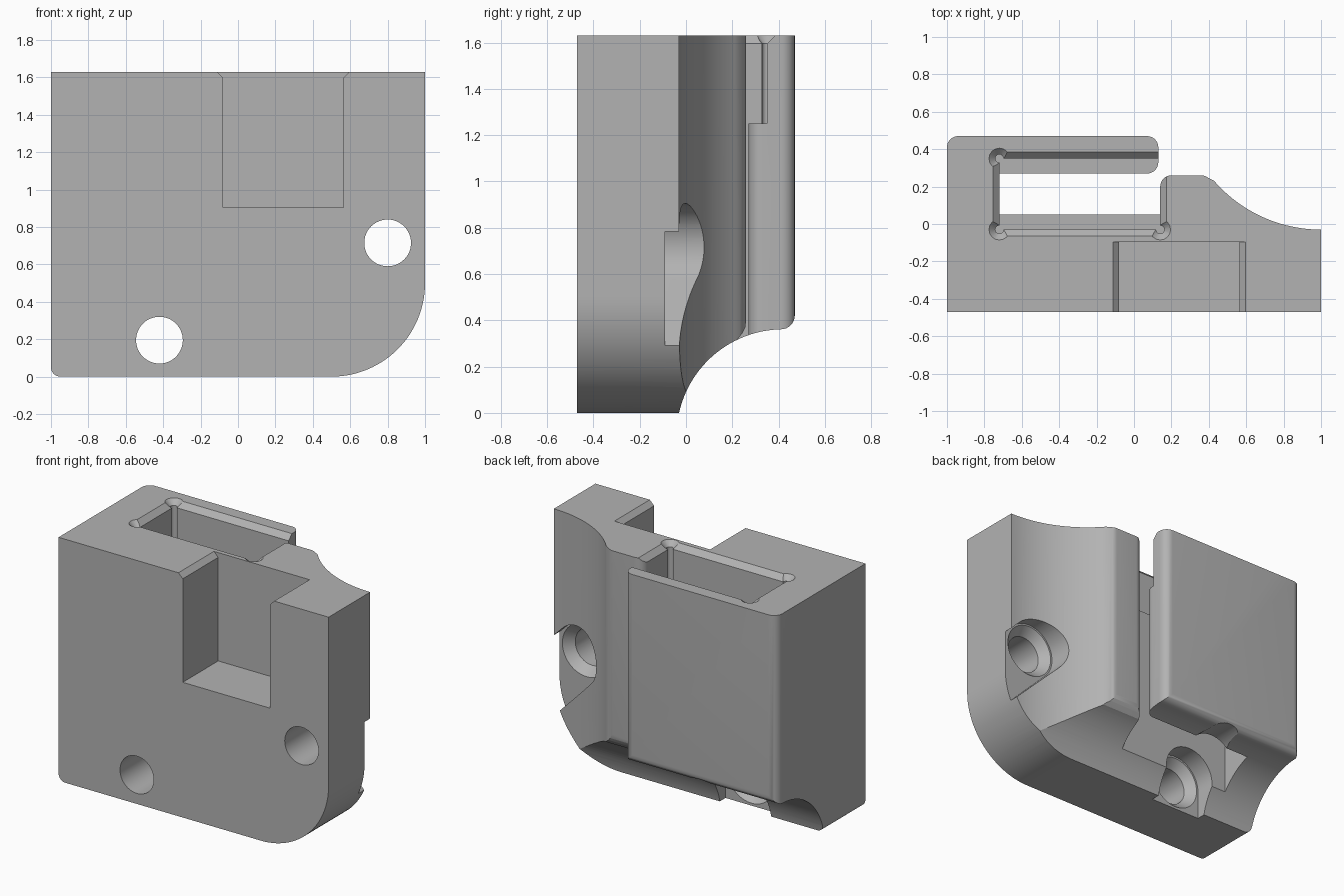
import bpy, bmesh
from math import radians, cos, sin, sqrt, atan2, degrees
from mathutils import Vector

if "Cube" in bpy.data.objects:
    bpy.data.objects.remove(bpy.data.objects["Cube"])

TOP = 1.63


def arc(cx, cy, r, a0, a1, n=10):
    """Points on a circle from angle a0 to a1 in degrees."""
    steps = [radians(a0 + (a1 - a0) * i / n) for i in range(n + 1)]
    return [(cx + r * cos(a), cy + r * sin(a)) for a in steps]


def rect(x0, x1, y0, y1):
    return [(x0, y0), (x1, y0), (x1, y1), (x0, y1)]


def loft(name, axis, pts0, lo, pts1, hi):
    """Solid between two matching outlines on planes across an axis."""
    place = {"x": lambda p, d: (d, p[0], p[1]),
             "y": lambda p, d: (p[0], d, p[1]),
             "z": lambda p, d: (p[0], p[1], d)}[axis]
    bm = bmesh.new()
    a = [bm.verts.new(place(p, lo)) for p in pts0]
    b = [bm.verts.new(place(p, hi)) for p in pts1]
    bm.faces.new(a)
    bm.faces.new(b)
    for i in range(len(a)):
        j = (i + 1) % len(a)
        bm.faces.new((a[i], a[j], b[j], b[i]))
    bmesh.ops.recalc_face_normals(bm, faces=bm.faces)
    mesh = bpy.data.meshes.new(name)
    bm.to_mesh(mesh)
    bm.free()
    obj = bpy.data.objects.new(name, mesh)
    bpy.context.collection.objects.link(obj)
    return obj


def prism(name, axis, pts, lo, hi):
    return loft(name, axis, pts, lo, pts, hi)


def combine(target, cutter, operation="DIFFERENCE"):
    """Apply a boolean and discard the cutter."""
    cutter.hide_render = True
    mod = target.modifiers.new("cut", "BOOLEAN")
    mod.operation = operation
    mod.solver = "EXACT"
    mod.object = cutter
    bpy.context.view_layer.objects.active = target
    bpy.ops.object.modifier_apply(modifier=mod.name)
    bpy.data.objects.remove(cutter)


# Plan outline: front plate, hollow right flank, centre block, slot, back wall
flank_c, flank_r = 0.728, 0.758
plan = [(-1, -0.47), (1, -0.47)]
plan += arc(1, flank_c, flank_r, 270, 221, 24)
plan += arc(0.36, 0.2, 0.06, 50, 90, 5)
plan += arc(0.2, 0.2, 0.06, 90, 180, 8)
plan += [(0.14, 0.05), (-0.72, 0.05), (-0.72, 0.27)]
plan += arc(0.07, 0.33, 0.06, -90, 0, 8)
plan += arc(0.07, 0.41, 0.06, 0, 90, 8)
plan += arc(-0.94, 0.41, 0.06, 90, 180, 8)
body = prism("bracket_body", "z", plan, 0, TOP)

# Front outline with rounded lower corners
front = [(-1.1, TOP + 0.1), (-1.1, 0.5), (-1, 0.5)]
front = [(-1, TOP)] + arc(-0.95, 0.05, 0.05, 180, 270, 8)
front += arc(0.5, 0.5, 0.5, 270, 360, 28) + [(1, TOP)]
combine(body, prism("front_outline", "y", front, -0.6, 0.6), "INTERSECT")

# Hollow under the back, with the rounded lower edge of the back wall
scoop = arc(0.42, -0.1, 0.461, 180, 92, 28)
scoop += arc(0.41, 0.421, 0.06, -90, 0, 8)
scoop += [(0.6, 0.421), (0.6, -0.1)]
combine(body, prism("scoop_cutter", "x", scoop, -1.2, 1.2))

# Softened lower edge of the centre block
soft = [(0.28, 0.3), (0.28, 0.4), (0.26, 0.4), (0.256, 0.37),
        (0.244, 0.345), (0.22, 0.315), (0.22, 0.3)]
combine(body, prism("block_edge_cutter", "x", soft, 0.135, 1.1))

# Wide upper pocket with a chamfered rim
x0, x1, y0, y1, c = -0.72, 0.14, -0.03, 0.35, 0.035
combine(body, prism("pocket_cutter", "z", rect(x0, x1, y0, y1), 1.25, TOP + 0.1))
e = c + 0.02
combine(body, loft("pocket_rim_cutter", "z", rect(x0, x1, y0, y1), TOP - c,
                   rect(x0 - e, x1 + e, y0 - e, y1 + e), TOP + 0.02))

# Relief holes in the pocket corners
for x, y in ((x0, y1), (x0, y0), (x1, y0)):
    hole = arc(x, y, 0.022, 0, 337.5, 15)
    combine(body, prism("relief_cutter", "z", hole, 1.25, TOP + 0.1))
    combine(body, loft("relief_rim_cutter", "z", hole, TOP - 0.035,
                       arc(x, y, 0.07, 0, 337.5, 15), TOP + 0.015))

# Front notch with chamfered top corners
notch = [(-0.08, 0.905), (0.565, 0.905), (0.565, TOP - 0.032), (0.617, TOP + 0.02),
         (-0.132, TOP + 0.02), (-0.08, TOP - 0.032)]
combine(body, prism("notch_cutter", "y", notch, -0.6, -0.095))

# Screw holes: bore, countersink and an open-ended clearance slot behind
for x, z, heading in ((0.8, 0.715, -45), (-0.42, 0.195, -90)):
    bore = arc(x, z, 0.125, 0, 352.5, 47)
    sink = arc(x, z, 0.183, 0, 352.5, 47)
    combine(body, prism("bore_cutter", "y", bore, -0.6, 0.6))
    combine(body, loft("countersink_cutter", "y", bore, -0.15, sink, -0.085))
    slot = arc(x, z, 0.19, heading + 90, heading + 270, 28)
    out = Vector((cos(radians(heading)), sin(radians(heading)))) * 0.8
    slot += [tuple(Vector(slot[-1]) + out), tuple(Vector(slot[0]) + out)]
    combine(body, prism("clearance_cutter", "y", slot, -0.09, 0.6))

# Plain grey finish
grey = bpy.data.materials.new("plain_grey")
grey.use_nodes = True
colour = (0.45, 0.45, 0.45, 1)
grey.diffuse_color = colour
grey.node_tree.nodes["Principled BSDF"].inputs["Base Color"].default_value = colour
body.data.materials.clear()
body.data.materials.append(grey)
for poly in body.data.polygons:
    poly.material_index = 0

bpy.ops.object.select_all(action="DESELECT")
body.select_set(True)
bpy.context.view_layer.objects.active = body
bpy.ops.object.shade_smooth_by_angle(angle=radians(25))
